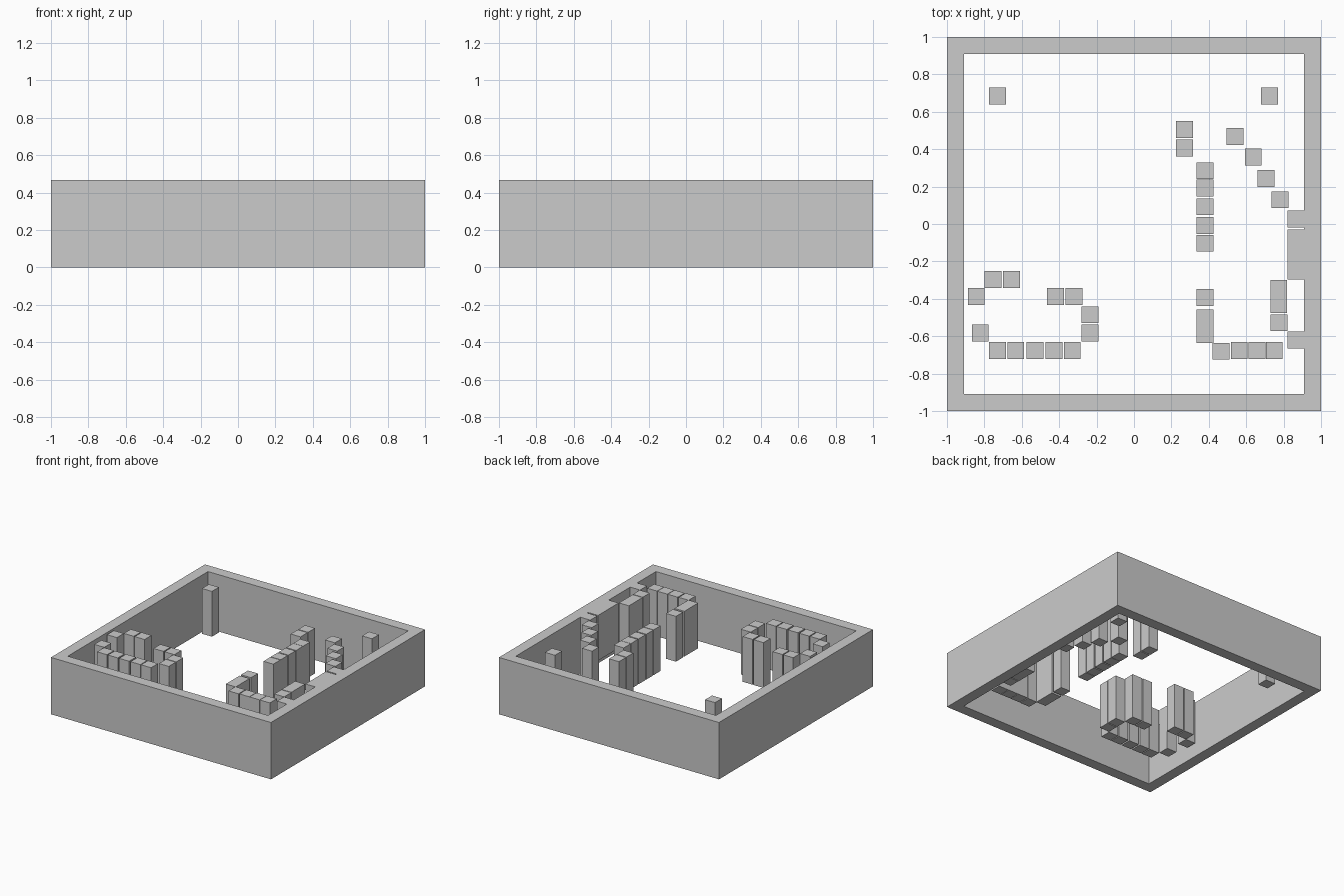
import bpy, bmesh

if "Cube" in bpy.data.objects:
    bpy.data.objects.remove(bpy.data.objects["Cube"])

H = 0.467          # overall height
PEG_BASE = 0.095   # posts stop short of the floor plane
S = 0.09           # post width


def mesh_object(name, bm):
    bmesh.ops.recalc_face_normals(bm, faces=bm.faces[:])
    me = bpy.data.meshes.new(name)
    bm.to_mesh(me)
    bm.free()
    ob = bpy.data.objects.new(name, me)
    bpy.context.collection.objects.link(ob)
    return ob


# Outer frame: open square ring
bm = bmesh.new()
loops = []
for r, z in ((1, 0), (1, H), (0.91, H), (0.91, 0)):
    loops.append([bm.verts.new((sx * r, sy * r, z))
                  for sx, sy in ((-1, -1), (1, -1), (1, 1), (-1, 1))])
for a, b in zip(loops, loops[1:] + loops[:1]):
    for i in range(4):
        j = (i + 1) % 4
        bm.faces.new((a[i], a[j], b[j], b[i]))
mesh_object("outer_frame", bm)


def posts(name, spots):
    """One object made of upright posts; each spot is x, y and optional y length."""
    bm = bmesh.new()
    for x, y, *length in spots:
        verts = bmesh.ops.create_cube(bm, size=1)["verts"]
        bmesh.ops.scale(bm, verts=verts,
                        vec=(S, length[0] if length else S, H - PEG_BASE))
        bmesh.ops.translate(bm, verts=verts, vec=(x, y, (H + PEG_BASE) / 2))
    return mesh_object(name, bm)


# Lone posts in the back corners
posts("corner_posts", [(-0.73, 0.685), (0.725, 0.685)])

# Rounded enclosure on the left
posts("left_enclosure",
      [(x, -0.677) for x in (-0.73, -0.632, -0.53, -0.427, -0.33)]
      + [(-0.235, -0.582), (-0.235, -0.485), (-0.32, -0.388), (-0.42, -0.388),
         (-0.655, -0.297), (-0.753, -0.297), (-0.843, -0.388), (-0.822, -0.582)])

# Straight inner row on the right, with its offset back end
posts("inner_row",
      [(0.38, y) for y in (0.285, 0.192, 0.092, -0.008, -0.103, -0.393, -0.502, -0.592)]
      + [(0.27, 0.505), (0.27, 0.407)])

# Front row joining the inner row to the right wall
posts("front_row", [(0.466, -0.68), (0.563, -0.677), (0.657, -0.677), (0.75, -0.677)])

# Stepped diagonal running into the right wall
posts("diagonal_row", [(0.54, 0.468), (0.638, 0.358), (0.705, 0.243), (0.78, 0.13)])

# Posts along the right wall
posts("wall_row", [(0.865, 0.027), (0.865, -0.118, 0.177), (0.865, -0.251),
                   (0.774, -0.388, 0.177), (0.776, -0.528), (0.865, -0.62)])
